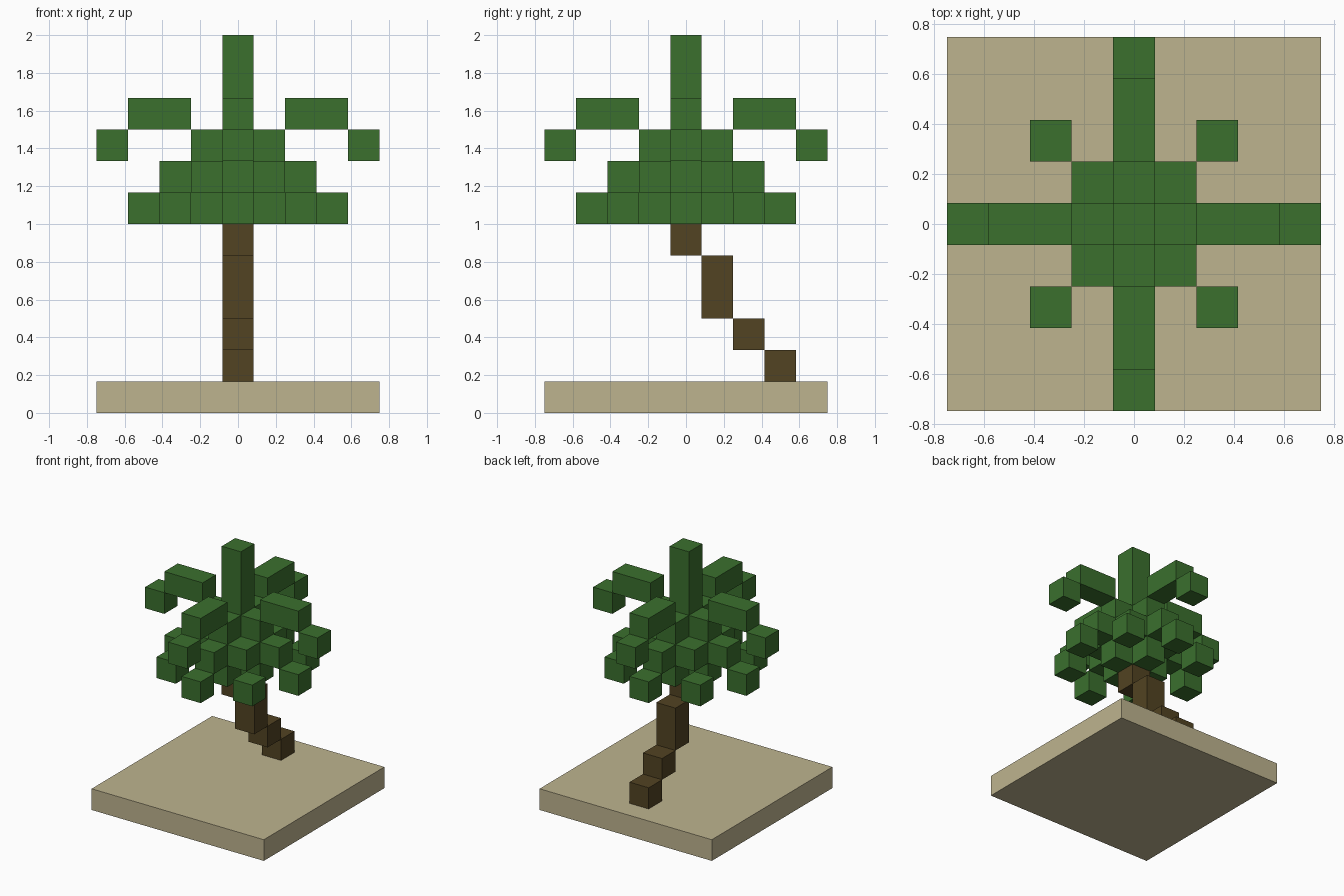
import bpy
import bmesh
from mathutils import Matrix, Vector

U = 1 / 6  # edge length of one block

default = bpy.data.objects.get("Cube")
if default:
    bpy.data.objects.remove(default, do_unlink=True)


def material(name, rgb):
    mat = bpy.data.materials.new(name)
    mat.use_nodes = True
    mat.diffuse_color = (*rgb, 1)
    bsdf = mat.node_tree.nodes["Principled BSDF"]
    bsdf.inputs["Base Color"].default_value = (*rgb, 1)
    bsdf.inputs["Roughness"].default_value = 0.9
    return mat


def blocks(name, boxes, mat):
    """One object made of boxes: (centre x, centre y, bottom z), (size), in blocks."""
    bm = bmesh.new()
    for (x, y, z), size in boxes:
        centre = Vector((x, y, z + size[2] / 2)) * U
        scale = Matrix.Diagonal((*(s * U for s in size), 1))
        bmesh.ops.create_cube(bm, size=1, matrix=Matrix.Translation(centre) @ scale)
    mesh = bpy.data.meshes.new(name)
    bm.to_mesh(mesh)
    bm.free()
    mesh.materials.append(mat)
    obj = bpy.data.objects.new(name, mesh)
    bpy.context.scene.collection.objects.link(obj)
    return obj


sand = material("sand", (0.515, 0.456, 0.275))
bark = material("brown bark", (0.084, 0.056, 0.016))
leaf = material("leaf green", (0.043, 0.162, 0.027))

CUBE = (1, 1, 1)

# Square slab of sand
blocks("sand_base", [((0, 0, 0), (9, 9, 1))], sand)

# Trunk leaning in steps from the back to the middle
blocks("trunk", [((0, 3, 1), CUBE), ((0, 2, 2), CUBE),
                 ((0, 1, 3), (1, 1, 2)), ((0, 0, 5), CUBE)], bark)

# Upright central shoot
blocks("central_shoot", [((0, 0, 6), (1, 1, 6))], leaf)

# Fronds along the four axes: an arched upper one and a drooping lower one
sides = {"left": (1, 0), "right": (-1, 0), "back": (0, 1), "front": (0, -1)}
for side, (dx, dy) in sides.items():
    long_bar = (1 + abs(dx), 1 + abs(dy), 1)
    blocks(f"{side}_upper_frond",
           [((2.5 * dx, 2.5 * dy, 9), long_bar), ((4 * dx, 4 * dy, 8), CUBE)], leaf)
    blocks(f"{side}_lower_frond",
           [((r * dx, r * dy, 9 - r), CUBE) for r in (1, 2, 3)], leaf)
    blocks(f"{side}_inner_leaf", [((dx, dy, 6), CUBE)], leaf)

# Short drooping fronds on the diagonals
for x_name, dx in (("left", 1), ("right", -1)):
    for y_name, dy in (("back", 1), ("front", -1)):
        blocks(f"{y_name}_{x_name}_diagonal_frond",
               [((r * dx, r * dy, 8 - r), CUBE) for r in (1, 2)], leaf)
